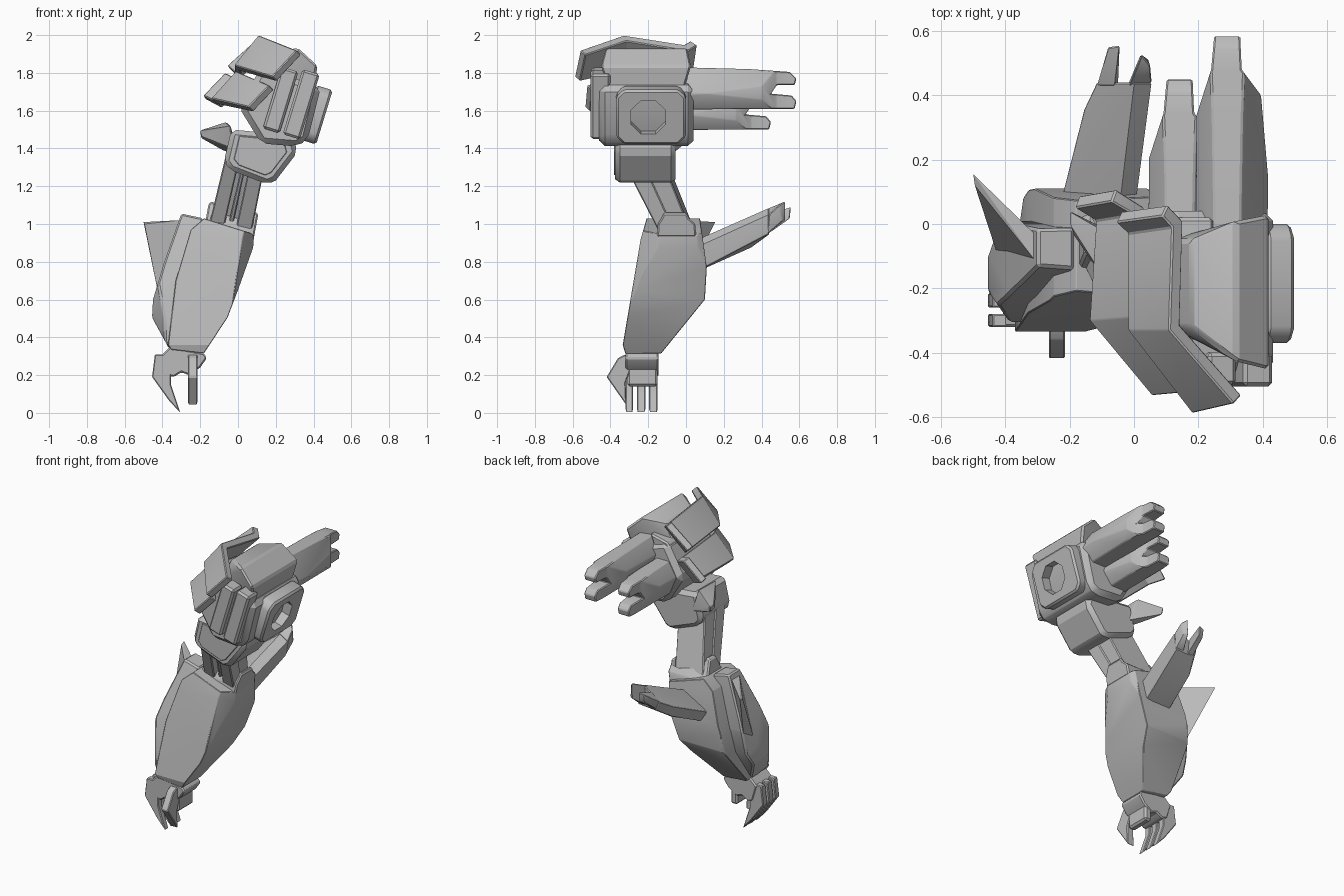
import bpy, bmesh
from math import radians
from mathutils import Matrix, Vector

if "Cube" in bpy.data.objects:
    bpy.data.objects.remove(bpy.data.objects["Cube"])

grey = bpy.data.materials.new("plain grey")
grey.use_nodes = True
grey.diffuse_color = (0.5, 0.5, 0.5, 1)
grey.node_tree.nodes["Principled BSDF"].inputs["Base Color"].default_value = (0.5, 0.5, 0.5, 1)
TILT = Matrix.Rotation(radians(17), 4, "Y")


def finish(name, bm, tilt=False):
    """Turn a bmesh into a named grey object."""
    bmesh.ops.recalc_face_normals(bm, faces=bm.faces)
    if tilt:
        bm.transform(TILT)
    me = bpy.data.meshes.new(name)
    bm.to_mesh(me)
    bm.free()
    me.materials.append(grey)
    ob = bpy.data.objects.new(name, me)
    bpy.context.collection.objects.link(ob)
    return ob


def apply(ob, kind, **settings):
    mod = ob.modifiers.new(kind.lower(), kind)
    for key, value in settings.items():
        setattr(mod, key, value)
    bpy.context.view_layer.objects.active = ob
    bpy.ops.object.modifier_apply(modifier=mod.name)


def bevel(ob, width):
    if width:
        apply(ob, "BEVEL", width=width, segments=1, limit_method="ANGLE", angle_limit=radians(30))
    return ob


def prism(name, pts, axis, lo, hi, edge=0.01, tilt=False):
    """Extrude a profile along one axis."""
    place = {"x": lambda a, b, d: (d, a, b),
             "y": lambda a, b, d: (a, d, b),
             "z": lambda a, b, d: (a, b, d)}[axis]
    bm = bmesh.new()
    low, high = ([bm.verts.new(place(a, b, d)) for a, b in pts] for d in (lo, hi))
    bm.faces.new(low)
    bm.faces.new(high)
    n = len(pts)
    for i in range(n):
        j = (i + 1) % n
        bm.faces.new((low[i], low[j], high[j], high[i]))
    return bevel(finish(name, bm, tilt), edge)


def box(name, u, y, w, edge=0.01, tilt=True):
    return prism(name, [(u[0], w[0]), (u[1], w[0]), (u[1], w[1]), (u[0], w[1])],
                 "y", y[0], y[1], edge, tilt)


def boolean(ob, cutter, operation):
    apply(ob, "BOOLEAN", object=cutter, operation=operation, solver="EXACT")
    bpy.data.objects.remove(cutter)


def carve(name, side=None, top=None, front=None, edge=0.012):
    """Block whose outlines follow the given profiles."""
    parts = [prism(name, p, a, -3, 3, 0)
             for p, a in ((side, "x"), (top, "z"), (front, "y")) if p]
    for other in parts[1:]:
        boolean(parts[0], other, "INTERSECT")
    return bevel(parts[0], edge)


def hull(name, pts, edge=0.0, tilt=False):
    bm = bmesh.new()
    for p in pts:
        bm.verts.new(p)
    bmesh.ops.convex_hull(bm, input=bm.verts)
    bmesh.ops.dissolve_limit(bm, angle_limit=0.02, verts=bm.verts, edges=bm.edges)
    return bevel(finish(name, bm, tilt), edge)


def flap(name, rows, thick):
    """Bent slab through pairs of points."""
    bm = bmesh.new()
    v = [[bm.verts.new(p) for p in row] for row in rows]
    for a, b in zip(v, v[1:]):
        bm.faces.new((a[0], a[1], b[1], b[0]))
    ob = finish(name, bm)
    if sum((p.normal.x for p in ob.data.polygons)) > 0:
        ob.data.flip_normals()
    apply(ob, "SOLIDIFY", thickness=thick, offset=-1, use_even_offset=True)
    return bevel(ob, 0.005)


# Shoulder block, flared cap and front bars
prism("shoulder_body", [(-.115, 1.44), (-.07, 1.49), (-.085, 1.78), (-.42, 1.78),
                        (-.47, 1.55), (-.30, 1.40)], "y", -.46, .04, .03, True)
hull("shoulder_cap", [(u, y, w) for u, w, y0, y1 in
                      ((-.115, 1.75, -.41, -.01), (-.135, 1.88, -.455, .03), (-.26, 1.94, -.43, .01),
                       (-.39, 1.88, -.32, -.05), (-.42, 1.74, -.32, -.05)) for y in (y0, y1)],
     .012, True)
box("shoulder_bar_inner", (-.315, -.222), (-.50, -.40), (1.48, 1.82), .012)
box("shoulder_bar_outer", (-.205, -.11), (-.505, -.40), (1.48, 1.84), .012)

# Outer plate with an eight-sided socket
plate = prism("shoulder_plate", [(-.37, 1.52), (-.33, 1.48), (-.04, 1.48), (0, 1.52),
                                 (0, 1.74), (-.04, 1.78), (-.33, 1.78), (-.37, 1.74)],
              "x", -.11, -.02, .012, True)
bm = bmesh.new()
bmesh.ops.create_cone(bm, cap_ends=True, segments=8, radius1=.1, radius2=.1, depth=.12,
                      matrix=Matrix.Translation((-.02, -.2, 1.63)) @ Matrix.Rotation(radians(90), 4, "Y")
                      @ Matrix.Rotation(radians(22.5), 4, "Z"))
boolean(plate, finish("socket_cutter", bm, True), "DIFFERENCE")

# Bent armour flaps with flared rear lips
flap("flap_upper", [((.18, -.59, 1.78), (.31, -.56, 1.92)), ((-.02, -.33, 1.84), (.11, -.33, 2.0)),
                    ((-.02, -.03, 1.805), (.12, -.01, 1.95)), ((-.057, .005, 1.84), (.088, .025, 1.97))], .045)
flap("flap_lower", [((.055, -.535, 1.62), (.165, -.525, 1.735)), ((-.14, -.30, 1.665), (-.01, -.29, 1.81)),
                    ((-.12, .01, 1.65), (.0, .03, 1.77)), ((-.185, .05, 1.68), (-.07, .07, 1.80))], .045)
hull("flap_mount", [(x, y, z) for y in (-.36, .02) for x, z in
                    ((.02, 1.60), (.10, 1.71), (.12, 1.82), (.25, 1.85), (.15, 1.6))], .01)

# Two forked rear thrusters, the second a shifted copy
wing_side = [(-.05, 1.83), (.335, 1.82), (.55, 1.805), (.585, 1.77), (.575, 1.735), (.48, 1.735),
             (.45, 1.69), (.56, 1.68), (.585, 1.65), (.575, 1.61), (.33, 1.61), (-.05, 1.605)]
wing_top = [(.19, -.05), (.195, .34), (.24, .48), (.25, .59), (.33, .59), (.335, .48),
            (.395, .4), (.42, .11), (.41, -.05)]
wing_front = [(.19, 1.73), (.25, 1.83), (.33, 1.83), (.42, 1.69), (.35, 1.6), (.25, 1.6)]
wing = carve("thruster_upper", wing_side, wing_top, wing_front, .005)
lower = wing.copy()
lower.data = wing.data.copy()
lower.name = "thruster_lower"
lower.data.transform(Matrix.Translation((-.148, -.135, -.11)))
bpy.context.collection.objects.link(lower)

# Upper arm guard with its inner spike
guard = [(-.035, 1.5), (-.075, 1.33), (-.04, 1.285), (.155, 1.21), (.2, 1.23), (.315, 1.38), (.29, 1.47)]
prism("arm_guard", guard, "y", -.375, -.055, .025)
mid = Vector((.115, 1.38))
prism("arm_guard_panel", [mid + (Vector(p) - mid) * .72 for p in guard], "y", -.382, -.36, .003)
hull("guard_spike", [(-.2, .04, 1.495), (-.2, .0, 1.495), (-.195, .03, 1.455), (-.19, -.03, 1.46),
                     (-.07, -.07, 1.385), (-.03, -.25, 1.40), (-.04, -.25, 1.52), (-.06, -.04, 1.54),
                     (0, -.06, 1.38)], .006)


# Slanted strut made of a core, two rails and a piston
def strut(name, left, right, front, back):
    pts = []
    for x0, x1, y0, y1, z in ((-.07, .145, -.32, -.11, 1.33), (-.155, .075, -.14, .03, .98)):
        for s in (left, right):
            for t in (front, back):
                pts.append((x0 + (x1 - x0) * s, y0 + (y1 - y0) * t, z - .06 * (s - .5)))
    hull(name, pts, .006)


strut("strut_core", .05, .95, .3, 1)
strut("strut_rail_inner", .02, .36, 0, .5)
strut("strut_rail_outer", .62, .98, 0, .5)
strut("strut_piston", .44, .54, .1, .5)

# Elbow collar with humped cheeks
carve("elbow_collar", [(-.155, .9), (-.15, 1.0), (-.13, 1.03), (-.09, 1.12), (-.03, 1.12), (.015, 1.03),
                       (.05, 1.0), (.055, .9)], None,
      [(-.155, 1.11), (-.13, 1.12), (-.105, 1.06), (.07, 1.01), (.088, 1.065),
       (.108, 1.055), (.085, .93), (-.175, 1.0)], .008)

# Forearm shell and inner panel, corners cut off
carve("forearm", [(-.20, 1.06), (-.24, .92), (-.335, .36), (-.32, .31), (-.135, .31), (.1, .6),
                  (.11, .77), (.07, 1.06)],
      [(-.40, -.36), (-.08, -.36), (.03, -.23), (.09, -.13), (.09, .05), (.03, .13), (-.31, .13), (-.40, .0)],
      [(-.18, 1.03), (.06, .955), (.085, .94), (.08, .875), (0, .65), (-.055, .505), (-.18, .315),
       (-.355, .335), (-.37, .36), (-.33, .7), (-.25, .97)], .015)
carve("forearm_inner_panel", [(-.13, 1.06), (-.22, .8), (-.305, .5), (-.305, .36), (-.16, .33), (-.02, .56),
                              (.01, .72), (-.015, 1.06)],
      [(-.46, -.12), (-.46, -.2), (-.38, -.315), (-.1, -.33), (-.1, .05), (-.40, .05)],
      [(-.3, 1.055), (-.185, 1.03), (-.25, .7), (-.33, .37), (-.365, .34), (-.455, .505),
       (-.45, .6), (-.39, .8)], .012)
hull("inner_blade", [(-.5, .155, 1.01), (-.495, .12, 1.0), (-.31, -.03, 1.02), (-.31, -.11, 1.02),
                     (-.42, -.11, .62), (-.40, -.03, .65)])

# Forked elbow fin: faceted body and two prongs
fin_tip = [(-.115, .44, 1.0), (.0, .44, 1.085), (.055, .44, 1.05), (.04, .44, .95), (-.09, .44, .945)]
hull("elbow_fin", [(-.24, .02, .80), (-.05, .02, .90), (0, .02, .86), (-.02, .02, .73), (-.2, .02, .73),
                   (-.155, .355, .95), (-.14, .345, .875)] + fin_tip, .005)
hull("fin_prong_inner", [(-.115, .43, 1.0), (-.06, .43, 1.045), (-.05, .43, .945), (-.09, .43, .945),
                         (-.08, .55, 1.08), (-.045, .555, 1.09), (-.045, .55, 1.03), (-.08, .54, 1.03)], .004)
hull("fin_prong_outer", [(-.015, .43, 1.08), (.055, .44, 1.05), (.04, .43, .95), (-.02, .43, .95),
                         (.025, .525, 1.12), (.05, .495, 1.10), (.045, .51, 1.02), (.02, .525, 1.02)], .004)

# Hand: palm, knuckles, three hooked fingers and a thumb
prism("palm", [(-.41, .30), (-.36, .35), (-.18, .315), (-.165, .29), (-.2, .24), (-.26, .2),
               (-.30, .215), (-.34, .19), (-.38, .2)], "y", -.32, -.145, .008)
box("knuckles", (-.265, -.215), (-.31, -.15), (.14, .25), .012, False)
claw = [(-.44, .31), (-.39, .31), (-.355, .21), (-.355, .15), (-.335, .09), (-.305, 0),
        (-.365, .065), (-.455, .19)]
for i, (y0, y1) in enumerate(((-.32, -.28), (-.26, -.215), (-.195, -.15))):
    prism(f"finger_{i + 1}", claw, "y", y0, y1, .005)
prism("thumb", [(-.32, .31), (-.36, .29), (-.42, .19), (-.315, .04), (-.32, .16), (-.29, .24)],
      "x", -.265, -.215, .005)

# Shading
bpy.ops.object.select_all(action="DESELECT")
for ob in bpy.context.collection.objects:
    if ob.type == "MESH":
        ob.select_set(True)
        bpy.context.view_layer.objects.active = ob
bpy.ops.object.shade_smooth_by_angle(angle=radians(25))
